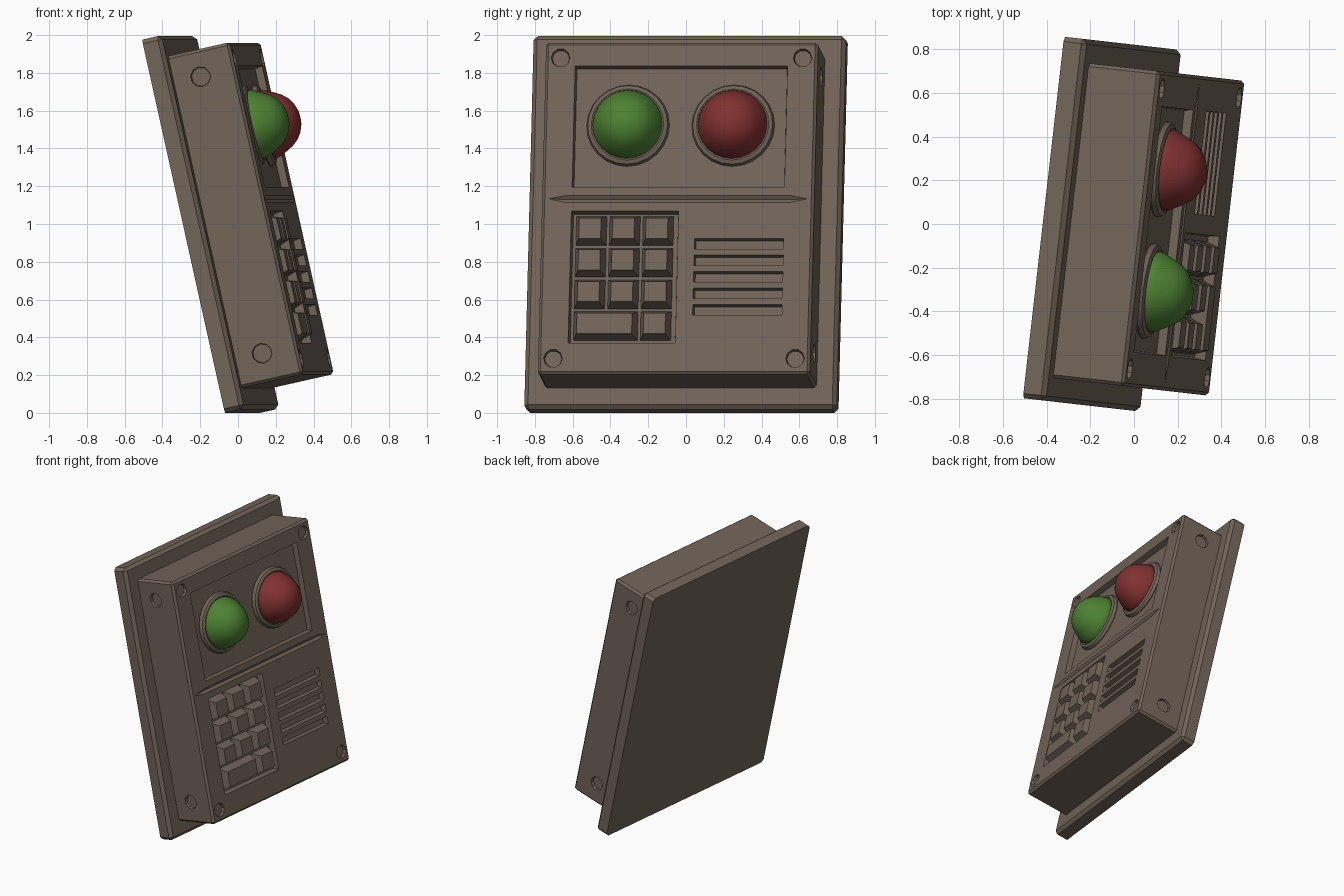
import bpy, bmesh, math
from mathutils import Matrix, Vector

if "Cube" in bpy.data.objects:
    bpy.data.objects.remove(bpy.data.objects["Cube"])

# Local axes: x = out of the panel, y = across, z = up the panel; origin at centre of the back
WORLD = (Matrix.Translation((-0.195, 0.005, 0.988))
         @ Matrix.Rotation(math.radians(-6.5), 4, 'Z')
         @ Matrix.Rotation(math.radians(-12.6), 4, 'Y'))
FRONT = 0.44      # front face of the housing


def material(name, col):
    m = bpy.data.materials.new(name)
    m.diffuse_color = (*col, 1)
    m.use_nodes = True
    m.node_tree.nodes["Principled BSDF"].inputs["Base Color"].default_value = m.diffuse_color
    return m


BROWN = material("brown_metal", (0.17, 0.13, 0.10))
GREEN = material("green_plastic", (0.075, 0.22, 0.032))
RED = material("red_plastic", (0.22, 0.03, 0.03))


def finish(name, bm, mat, smooth=False):
    bmesh.ops.recalc_face_normals(bm, faces=bm.faces)
    me = bpy.data.meshes.new(name)
    bm.to_mesh(me)
    bm.free()
    me.materials.append(mat)
    ob = bpy.data.objects.new(name, me)
    ob.matrix_world = WORLD
    bpy.context.collection.objects.link(ob)
    if smooth:
        bpy.ops.object.select_all(action='DESELECT')
        ob.select_set(True)
        bpy.context.view_layer.objects.active = ob
        bpy.ops.object.shade_smooth_by_angle(angle=math.radians(40))
    return ob


def frustum(bm, u, v, n, inset=0.0):
    """Block spanning u, v and n ranges; its far end (n[1]) is shrunk by inset."""
    ends = []
    for k, x in enumerate(n):
        d = inset * k
        ends.append([bm.verts.new((x, a, b)) for a, b in (
            (u[0] + d, v[0] + d), (u[1] - d, v[0] + d),
            (u[1] - d, v[1] - d), (u[0] + d, v[1] - d))])
    lo, hi = ends
    faces = [bm.faces.new(lo), bm.faces.new(hi)]
    for i in range(4):
        j = (i + 1) % 4
        faces.append(bm.faces.new((lo[i], lo[j], hi[j], hi[i])))
    bmesh.ops.recalc_face_normals(bm, faces=faces)


def slab(bm, w, h, n, bevel):
    """Centred block with every edge bevelled except those around its back."""
    frustum(bm, (-w / 2, w / 2), (-h / 2, h / 2), n)
    edges = [e for e in bm.edges if max(p.co.x for p in e.verts) > n[0] + 0.01]
    bmesh.ops.bevel(bm, geom=edges, offset=bevel, segments=1, affect='EDGES')


def lathe(name, profile, u, v, mat, segs=24):
    """Turn an (n, radius) profile around the panel normal at (u, v)."""
    bm = bmesh.new()
    pts = [bm.verts.new((n, u + r, v)) for n, r in profile]
    edges = [bm.edges.new(p) for p in zip(pts, pts[1:])]
    bmesh.ops.spin(bm, geom=pts + edges, cent=(0, u, v), axis=(1, 0, 0),
                   angle=2 * math.pi, steps=segs)
    bmesh.ops.remove_doubles(bm, verts=bm.verts, dist=1e-4)
    return finish(name, bm, mat, True)


# Back plate
bm = bmesh.new()
slab(bm, 1.665, 2.025, (0, 0.105), 0.022)
finish("back_plate", bm, BROWN)

# Housing
bm = bmesh.new()
slab(bm, 1.45, 1.80, (0.09, FRONT), 0.015)
housing = finish("housing", bm, BROWN)

# Cutters for all recesses
bm = bmesh.new()
TOP = FRONT + 0.03
frustum(bm, (-0.57, 0.57), (0.11, 0.775), (TOP, FRONT - 0.04), 0.01)      # button panel
frustum(bm, (-0.57, 0.008), (-0.735, -0.012), (TOP, FRONT - 0.05), 0.01)  # keypad
for i in range(5):                                                        # speaker slots
    c = -0.192 - 0.09 * i
    frustum(bm, (0.09, 0.572), (c - 0.032, c + 0.032), (TOP, FRONT - 0.04), 0.008)
for u in (-0.645, 0.645):                                                 # front dimples
    for v in (-0.815, 0.815):
        bmesh.ops.create_cone(
            bm, cap_ends=True, segments=10, radius1=0.045, radius2=0.06, depth=0.06,
            matrix=Matrix.Translation((FRONT + 0.01, u, v)) @ Matrix.Rotation(math.pi / 2, 4, 'Y'))
for s in (-1, 1):                                                         # side dimples
    for v in (-0.745, 0.755):
        bmesh.ops.create_cone(
            bm, cap_ends=True, segments=10, radius1=0.05, radius2=0.06, depth=0.06,
            matrix=Matrix.Translation((0.25, s * 0.735, v)) @ Matrix.Rotation(-s * math.pi / 2, 4, 'X'))
# tapered dividing groove
groove = [bm.verts.new(p) for p in (
    (FRONT - 0.015, -0.6, 0.05), (FRONT - 0.015, 0.6, 0.05),
    (FRONT + 0.005, -0.72, 0.05), (FRONT + 0.005, 0.72, 0.05),
    (FRONT + 0.005, -0.6, 0.025), (FRONT + 0.005, 0.6, 0.025),
    (FRONT + 0.005, -0.6, 0.075), (FRONT + 0.005, 0.6, 0.075))]
bmesh.ops.convex_hull(bm, input=groove)
cutter = finish("recess_cutter", bm, BROWN)
cutter.hide_render = True

mod = housing.modifiers.new("recesses", 'BOOLEAN')
mod.operation = 'DIFFERENCE'
mod.solver = 'EXACT'
mod.object = cutter
bpy.context.view_layer.objects.active = housing
bpy.ops.object.modifier_apply(modifier=mod.name)
bpy.data.objects.remove(cutter)

# Keypad keys: three columns, the bottom row has one double-width key
bm = bmesh.new()
PU, PV = 0.178, 0.172
for row in range(4):
    v1 = -0.033 - row * PV
    spans = [(0, 1), (1, 2), (2, 3)] if row < 3 else [(0, 2), (2, 3)]
    for a, b in spans:
        frustum(bm, (-0.546 + a * PU, -0.546 + b * PU - 0.012), (v1 - PV + 0.012, v1),
                (FRONT - 0.055, FRONT + 0.02), 0.025)
finish("keypad_keys", bm, BROWN)

# Two domed buttons with collars
DOME = [(-0.05, 0.18), (0.0, 0.185), (0.025, 0.178), (0.065, 0.158), (0.1, 0.138),
        (0.13, 0.112), (0.152, 0.078), (0.166, 0.04), (0.17, 0.0)]
COLLAR = [(FRONT - 0.035 + 0.03 * math.sin(a), 0.193 + 0.028 * math.cos(a))
          for a in (k * math.pi / 4 for k in range(9))]
for name, u, mat in (("green", -0.28, GREEN), ("red", 0.28, RED)):
    lathe(name + "_button", [(FRONT + n, r) for n, r in DOME], u, 0.455, mat)
    lathe(name + "_button_collar", COLLAR, u, 0.455, BROWN)
